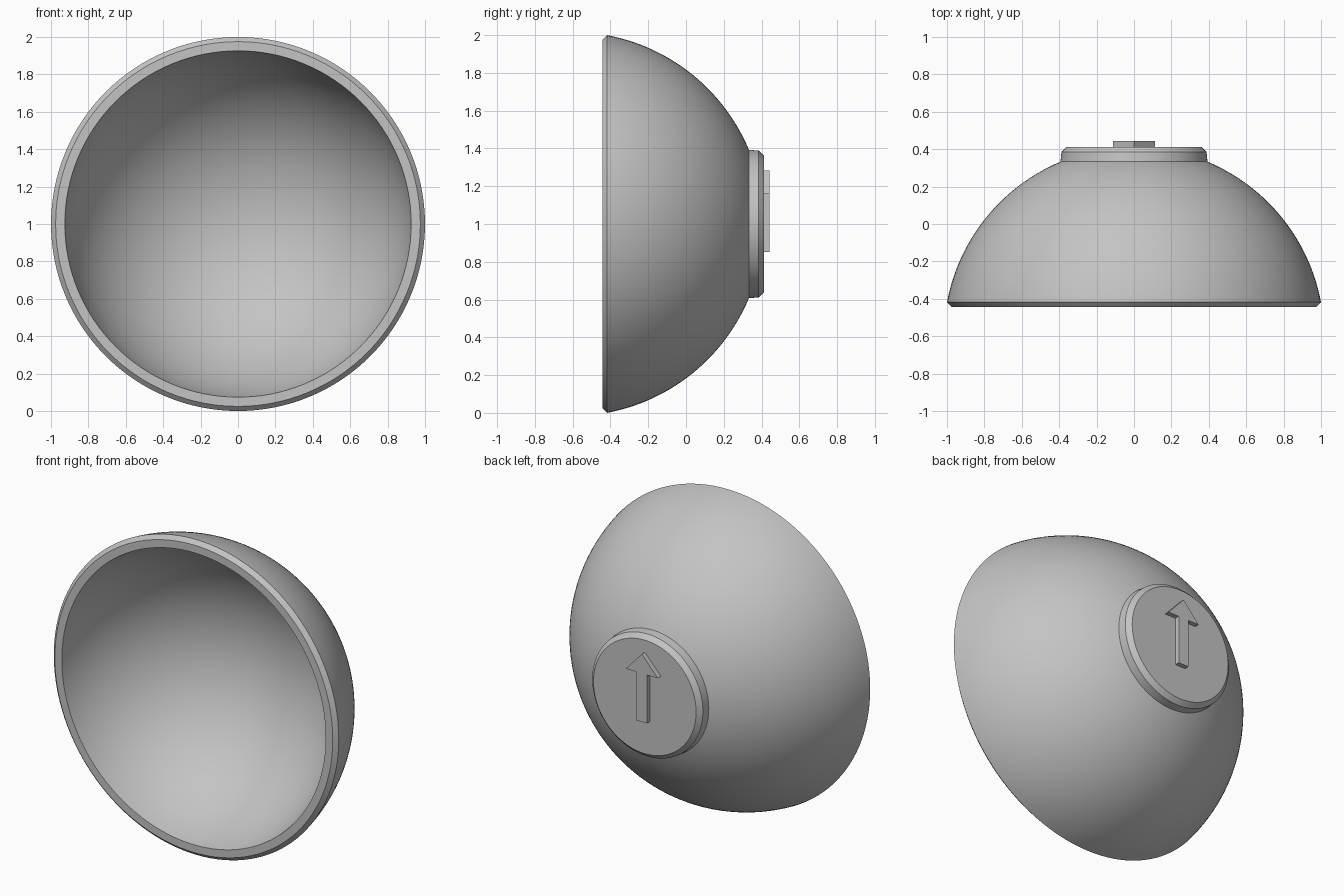
import bpy
import bmesh
from math import radians, sin, cos, acos, tau
from mathutils import Vector

cube = bpy.data.objects.get("Cube")
if cube:
    bpy.data.objects.remove(cube, do_unlink=True)

grey = bpy.data.materials.new("plain grey")
grey.use_nodes = True
colour = (0.55, 0.55, 0.55, 1)
grey.diffuse_color = colour
grey.node_tree.nodes["Principled BSDF"].inputs["Base Color"].default_value = colour

CENTRE_Y, CENTRE_Z = -0.605, 1.0   # centre of both bowl spheres
OUTER, INNER = 1.017, 0.94
FOOT_Y = 0.413


def finish(bm, name):
    bmesh.ops.recalc_face_normals(bm, faces=bm.faces)
    mesh = bpy.data.meshes.new(name)
    bm.to_mesh(mesh)
    bm.free()
    obj = bpy.data.objects.new(name, mesh)
    bpy.context.collection.objects.link(obj)
    mesh.materials.append(grey)
    bpy.ops.object.select_all(action="DESELECT")
    obj.select_set(True)
    bpy.context.view_layer.objects.active = obj
    bpy.ops.object.shade_smooth_by_angle(angle=radians(25))
    return obj


def arc(radius, y_start, y_end, steps):
    """Points (radius from axis, y) along a sphere between two y positions."""
    a = acos((y_start - CENTRE_Y) / radius)
    b = acos(min(1, (y_end - CENTRE_Y) / radius))
    angles = [a + (b - a) * i / steps for i in range(steps + 1)]
    return [(radius * sin(t), CENTRE_Y + radius * cos(t)) for t in angles]


# Bowl: inner sphere, flat rim, chamfer, outer sphere and raised foot
profile = arc(INNER, CENTRE_Y + INNER, -0.443, 32)
profile += [(0.975, -0.443)]
profile += arc(OUTER, -0.418, 0.333, 28)
profile += [(0.388, 0.385), (0.36, FOOT_Y), (0, FOOT_Y)]

bm = bmesh.new()
verts = [bm.verts.new((r, y, CENTRE_Z)) for r, y in profile]
edges = [bm.edges.new(pair) for pair in zip(verts, verts[1:])]
bmesh.ops.spin(bm, geom=verts + edges, cent=(0, 0, CENTRE_Z), axis=(0, 1, 0),
               angle=tau, steps=128)
bmesh.ops.remove_doubles(bm, verts=bm.verts, dist=0.0001)
finish(bm, "bowl")

# Raised arrow on the foot, pointing up
half = [(0.036, 0.853), (0.036, 1.16), (0.113, 1.16)]
outline = half + [(0, 1.283)] + [(-x, z) for x, z in reversed(half)]
bm = bmesh.new()
base = bm.faces.new([bm.verts.new((x, FOOT_Y - 0.01, z)) for x, z in outline])
top = bmesh.ops.extrude_face_region(bm, geom=[base])["geom"]
bmesh.ops.translate(bm, vec=Vector((0, 0.04, 0)),
                    verts=[v for v in top if isinstance(v, bmesh.types.BMVert)])
finish(bm, "direction_arrow")
